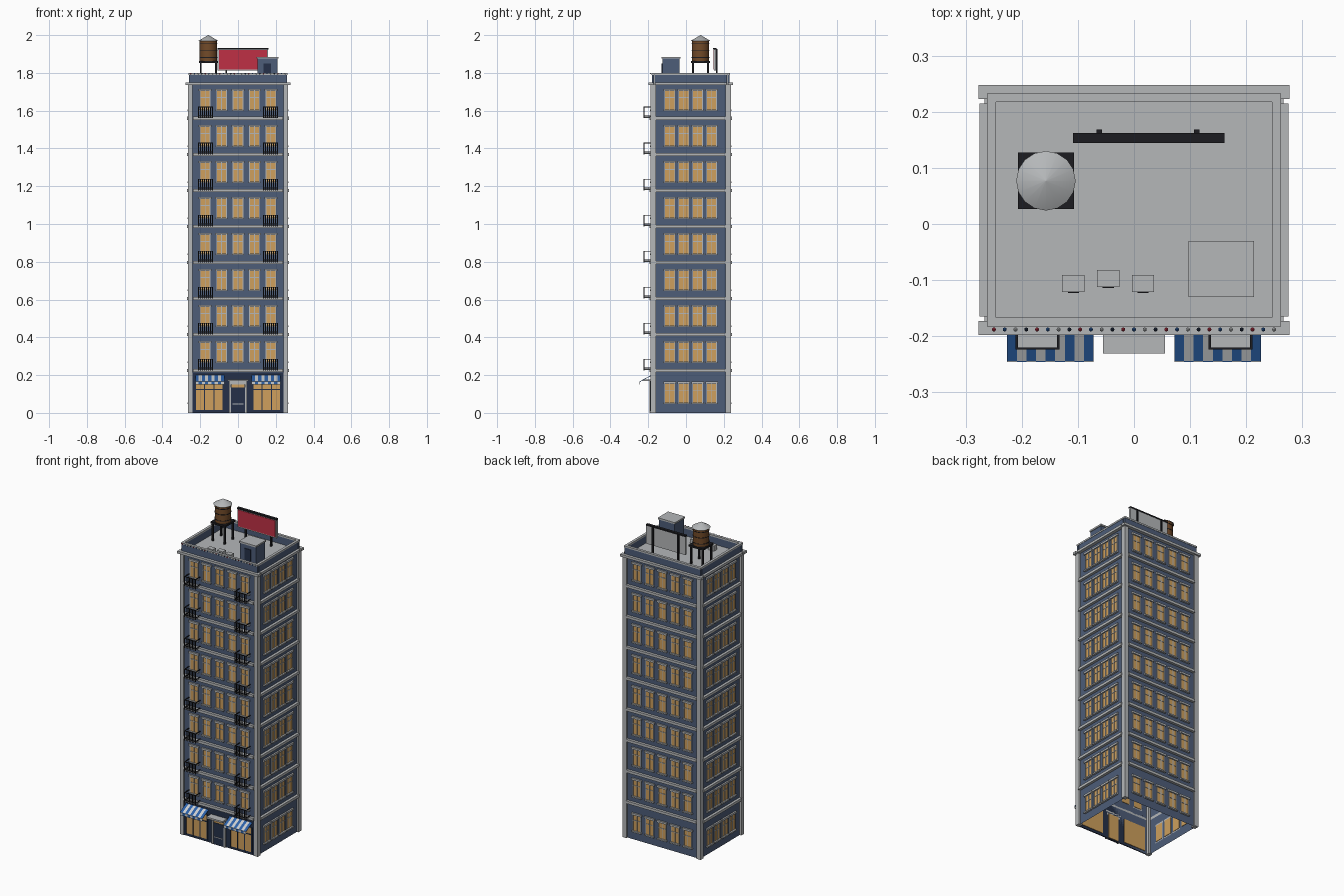
import bpy, bmesh
from math import pi, radians, atan2, hypot
from mathutils import Matrix, Vector

cube = bpy.data.objects.get("Cube")
if cube:
    bpy.data.objects.remove(cube)

COLOURS = {
    "wall_blue": (0.075, 0.11, 0.19), "stone_grey": (0.46, 0.475, 0.485),
    "lit_glass": (0.62, 0.35, 0.11), "dark_navy": (0.018, 0.03, 0.065),
    "iron_black": (0.012, 0.012, 0.015), "awning_blue": (0.025, 0.12, 0.4),
    "wood_brown": (0.17, 0.07, 0.022), "panel_red": (0.52, 0.03, 0.06),
    "awning_white": (0.6, 0.62, 0.63),
}
NAMES = list(COLOURS)
MATS = []
for name, rgb in COLOURS.items():
    m = bpy.data.materials.new(name)
    m.use_nodes = True
    m.diffuse_color = (*rgb, 1)
    bsdf = m.node_tree.nodes["Principled BSDF"]
    bsdf.inputs["Base Color"].default_value = (*rgb, 1)
    bsdf.inputs["Roughness"].default_value = 0.8
    MATS.append(m)


class Part:
    """One object gathered from coloured boxes and cones."""
    def __init__(self, name):
        self.name, self.bm = name, bmesh.new()

    def paint(self, verts, mat):
        for f in {f for v in verts for f in v.link_faces}:
            f.material_index = NAMES.index(mat)

    def box(self, mat, xs, ys, zs, frame=Matrix()):
        mid = Vector([sum(r) / 2 for r in (xs, ys, zs)])
        size = [abs(r[1] - r[0]) for r in (xs, ys, zs)]
        mtx = frame @ Matrix.Translation(mid) @ Matrix.Diagonal((*size, 1))
        verts = bmesh.ops.create_cube(self.bm, size=1, matrix=mtx)["verts"]
        self.paint(verts, mat)

    def cone(self, mat, x, y, zs, r0, r1, sides):
        mtx = Matrix.Translation((x, y, sum(zs) / 2))
        verts = bmesh.ops.create_cone(self.bm, cap_ends=True, segments=sides, radius1=r0,
                                      radius2=r1, depth=zs[1] - zs[0], matrix=mtx)["verts"]
        self.paint(verts, mat)

    def done(self, smooth=False):
        used = sorted({f.material_index for f in self.bm.faces})
        for f in self.bm.faces:
            f.material_index = used.index(f.material_index)
        mesh = bpy.data.meshes.new(self.name)
        self.bm.to_mesh(mesh)
        self.bm.free()
        for i in used:
            mesh.materials.append(MATS[i])
        ob = bpy.data.objects.new(self.name, mesh)
        bpy.context.collection.objects.link(ob)
        if smooth:
            bpy.ops.object.select_all(action="DESELECT")
            ob.select_set(True)
            bpy.context.view_layer.objects.active = ob
            bpy.ops.object.shade_smooth_by_angle(angle=radians(40))


CY, HX, HY = 0.025, 0.255, 0.203      # building centre and half sizes
GROUND, STOREY, TOP = 0.225, 0.1907, 1.75
BASES = [0.01] + [GROUND + STOREY * i for i in range(8)]


def facade(turn, half):
    """Frame whose origin lies on a wall, with -y pointing outward."""
    return (Matrix.Translation((0, CY, 0)) @ Matrix.Rotation(turn * pi / 2, 4, "Z")
            @ Matrix.Translation((0, -half, 0)))


FRONT, RIGHT, BACK, LEFT = [facade(i, (HY, HX)[i % 2]) for i in range(4)]
SIDES = [("front", FRONT, 5, 0.087, HX), ("right", RIGHT, 4, 0.074, HY),
         ("back", BACK, 5, 0.087, HX), ("left", LEFT, 4, 0.074, HY)]

# Hollow body, open underneath
body = Part("building_body")
body.box("wall_blue", (-HX, HX), (CY - HY, CY + HY), (0, TOP - 0.01))
low = [f for f in body.bm.faces if f.normal.z < -0.5]
bmesh.ops.delete(body.bm, geom=low, context="FACES")
body.done()

# Corner piers
piers = Part("corner_piers")
for sx in (-1, 1):
    for sy in (-1, 1):
        piers.box("stone_grey", (sx * 0.24, sx * 0.266),
                  (CY + sy * 0.185, CY + sy * 0.213), (0, TOP - 0.01))
piers.done()


def window(part, u, z, frame):
    part.box("lit_glass", (u - 0.026, u + 0.026), (-0.002, 0.003), (z + 0.045, z + 0.146), frame)
    for dx in (-0.026, 0, 0.026):
        part.box("stone_grey", (u + dx - 0.002, u + dx + 0.002), (-0.005, 0),
                 (z + 0.045, z + 0.146), frame)
    part.box("stone_grey", (u - 0.026, u + 0.026), (-0.0045, 0), (z + 0.108, z + 0.112), frame)
    part.box("stone_grey", (u - 0.034, u + 0.034), (-0.01, 0), (z + 0.144, z + 0.156), frame)
    part.box("stone_grey", (u - 0.032, u + 0.032), (-0.012, 0), (z + 0.038, z + 0.046), frame)


# Windows, floor bands and cornice on each side
for name, frame, count, gap, half in SIDES:
    wins, bands = Part(name + "_windows"), Part(name + "_bands")
    for base in BASES:
        if name == "front" and base < GROUND:
            continue
        for i in range(count):
            window(wins, (i - (count - 1) / 2) * gap, base, frame)
    for z in BASES[1:]:
        bands.box("stone_grey", (0.016 - half, half - 0.016), (-0.016, 0), (z - 0.008, z + 0.008), frame)
    reach = 0.277 if count == 5 else 0.19
    bands.box("stone_grey", (-reach, reach), (-0.02, 0.005), (TOP - 0.015, TOP), frame)
    wins.done()
    bands.done()

# Roof deck and parapet
roof = Part("roof_deck")
roof.box("stone_grey", (-HX, HX), (CY - HY, CY + HY), (TOP - 0.012, TOP - 0.005))
roof.done()
parapet = Part("parapet")
for turn in range(4):
    out = (0.208, 0.262)[turn % 2]
    span = (0.262, 0.193)[turn % 2]
    frame = facade(turn, out)
    parapet.box("wall_blue", (-span + 0.002, span - 0.002), (0.002, 0.014), (TOP - 0.005, 1.79), frame)
    parapet.box("stone_grey", (-span, span), (0, 0.016), (1.79, 1.8), frame)
parapet.done()

# Shopfront with glazing and door
shop = Part("shopfront")
shop.box("dark_navy", (-0.24, 0.24), (-0.006, 0), (0, 0.214), FRONT)
for s in (-1, 1):
    mid = s * 0.152
    shop.box("lit_glass", (mid - 0.074, mid + 0.074), (-0.008, 0.003), (0.016, 0.165), FRONT)
    for i in range(4):
        u = mid + (i - 1.5) * 0.049
        shop.box("dark_navy", (u - 0.003, u + 0.003), (-0.012, 0), (0.01, 0.17), FRONT)
    shop.box("dark_navy", (mid - 0.074, mid + 0.074), (-0.011, 0), (0.122, 0.127), FRONT)
shop.done()

door = Part("entrance_door")
door.box("lit_glass", (-0.034, 0.034), (-0.009, 0.003), (0.005, 0.158), FRONT)
door.box("dark_navy", (-0.036, 0.036), (-0.012, 0), (0, 0.134), FRONT)
door.box("stone_grey", (-0.03, 0.03), (-0.014, 0), (0.045, 0.049), FRONT)
for s in (-1, 1):
    door.box("stone_grey", (s * 0.036, s * 0.047), (-0.016, 0), (0, 0.165), FRONT)
door.box("stone_grey", (-0.047, 0.047), (-0.016, 0), (0.15, 0.17), FRONT)
door.box("stone_grey", (-0.055, 0.055), (-0.053, 0), (0.168, 0.178), FRONT)
door.done()

# Striped awnings
run, drop, stripes = 0.062, 0.034, 9
slope = Matrix.Translation((0, -0.006, 0.2)) @ Matrix.Rotation(atan2(drop, run), 4, "X")
for side, s in (("right", -1), ("left", 1)):
    awning = Part(side + "_awning")
    for i in range(stripes):
        pair = ["awning_blue", "awning_white"]
        a = s * 0.149 - 0.077 + i * 0.154 / stripes
        xs = (a, a + 0.154 / stripes)
        awning.box(pair[i % 2], xs, (-hypot(run, drop), 0), (-0.003, 0), FRONT @ slope)
        awning.box(pair[1 - i % 2], xs, (-0.068, -0.065), (0.15, 0.167), FRONT)
    awning.done()

# Balconies
balconies = Part("balconies")
for z in BASES[1:]:
    for u in (-0.172, 0.172):
        lo, hi = u - 0.037, u + 0.037
        balconies.box("stone_grey", (lo, hi), (-0.044, 0), (z + 0.002, z + 0.007), FRONT)
        for h in (0.01, 0.057):
            rail = (z + h, z + h + 0.004)
            balconies.box("iron_black", (lo, hi), (-0.046, -0.042), rail, FRONT)
            for e in (lo, hi):
                balconies.box("iron_black", (e - 0.002, e + 0.002), (-0.046, 0), rail, FRONT)
        for i in range(8):
            b = lo + (hi - lo) * i / 7
            balconies.box("iron_black", (b - 0.0018, b + 0.0018), (-0.046, -0.042), (z, z + 0.06), FRONT)
balconies.done()

# Water tank on its stand
TX, TY = -0.157, 0.077
stand = Part("tank_stand")
stand.box("iron_black", (TX - 0.05, TX + 0.05), (TY - 0.05, TY + 0.05), (1.853, 1.864))
for sx in (-1, 1):
    for sy in (-1, 1):
        x, y = TX + sx * 0.04, TY + sy * 0.04
        stand.box("iron_black", (x - 0.005, x + 0.005), (y - 0.005, y + 0.005), (TOP - 0.01, 1.86))
stand.done()
tank = Part("water_tank")
tank.cone("wood_brown", TX, TY, (1.864, 1.972), 0.046, 0.046, 16)
for z in (1.88, 1.918, 1.952):
    tank.cone("iron_black", TX, TY, (z, z + 0.004), 0.0475, 0.0475, 16)
tank.cone("stone_grey", TX, TY, (1.969, 2), 0.053, 0.001, 16)
tank.done(smooth=True)

# Billboard
board = Part("billboard")
board.box("stone_grey", (-0.108, 0.16), (0.148, 0.16), (1.812, 1.926))
board.box("panel_red", (-0.101, 0.153), (0.145, 0.15), (1.819, 1.92))
board.box("iron_black", (-0.109, 0.161), (0.144, 0.162), (1.924, 1.932))
for x in (-0.062, 0.112):
    board.box("iron_black", (x - 0.005, x + 0.005), (0.159, 0.168), (TOP - 0.01, 1.926))
board.done()

# Stair house and cooling units
hut = Part("stair_house")
hut.box("wall_blue", (0.102, 0.209), (-0.125, -0.035), (TOP - 0.01, 1.877))
hut.box("stone_grey", (0.097, 0.214), (-0.13, -0.03), (1.875, 1.885))
hut.box("dark_navy", (0.135, 0.176), (-0.129, -0.12), (TOP - 0.005, 1.85))
hut.done()
units = Part("cooling_units")
for x, y in ((-0.108, -0.106), (-0.046, -0.097), (0.016, -0.106)):
    units.box("stone_grey", (x - 0.02, x + 0.02), (y - 0.015, y + 0.015), (TOP - 0.01, 1.778))
    units.box("iron_black", (x - 0.01, x + 0.01), (y - 0.017, y), (TOP, 1.77))
units.done()

# String of coloured bulbs along the front parapet
bulbs = Part("string_lights")
tints = ["panel_red", "awning_blue", "awning_white", "dark_navy"]
for i in range(27):
    at = Matrix.Translation(((i - 13) * 0.0192, -0.188, 1.796))
    bulb = bmesh.ops.create_icosphere(bulbs.bm, subdivisions=1, radius=0.004, matrix=at)
    bulbs.paint(bulb["verts"], tints[i % 4])
bulbs.done()
